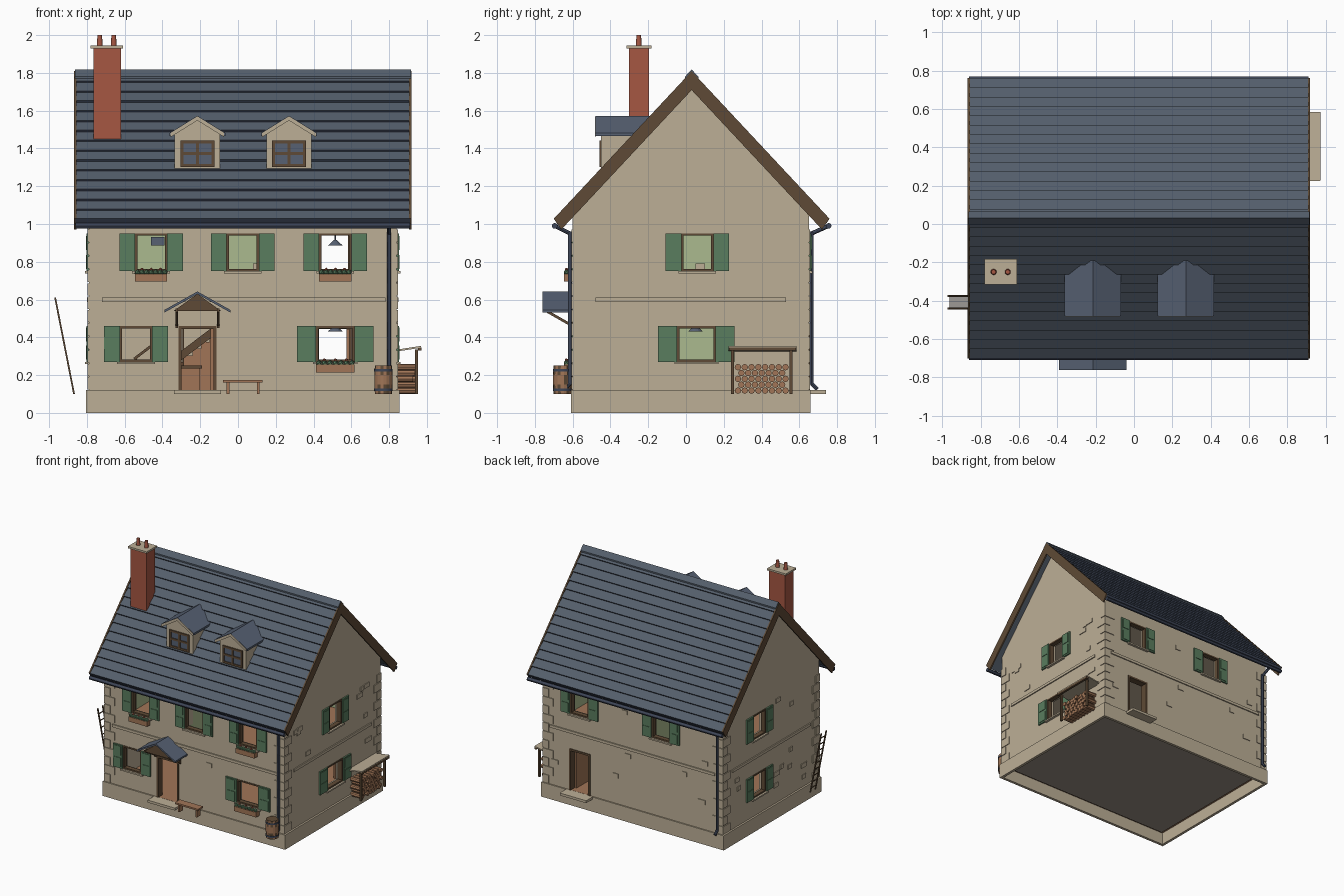
import bpy, bmesh, random
from mathutils import Vector, Matrix

random.seed(4)
cube = bpy.data.objects.get("Cube")
if cube:
    bpy.data.objects.remove(cube, do_unlink=True)


def material(name, rgb):
    lin = [(c / 12.92 if c < 0.04 else ((c + 0.055) / 1.055) ** 2.4) for c in rgb] + [1.0]
    m = bpy.data.materials.new(name)
    m.use_nodes = True
    m.diffuse_color = lin
    m.node_tree.nodes["Principled BSDF"].inputs["Base Color"].default_value = lin
    return m


STONE = material("stone", (0.74, 0.685, 0.59))
SLATE = material("slate", (0.33, 0.37, 0.42))
BLUE = material("blue_slate", (0.34, 0.38, 0.45))
IRON = material("dark_iron", (0.24, 0.27, 0.34))
DARK = material("dark_wood", (0.37, 0.29, 0.21))
WOOD = material("warm_wood", (0.63, 0.46, 0.34))
GREEN = material("shutter_green", (0.35, 0.49, 0.37))
BRICK = material("brick_red", (0.65, 0.34, 0.26))
PALE = material("pale_green", (0.67, 0.73, 0.56))
FLOOR = material("floor_grey", (0.60, 0.56, 0.51))

parts = {}


def part(name, mat):
    if name not in parts:
        parts[name] = (bmesh.new(), mat)
    return parts[name][0]


def box(bm, x, y, z):
    size = [b - a for a, b in (x, y, z)]
    mid = [(a + b) / 2 for a, b in (x, y, z)]
    bmesh.ops.create_cube(bm, size=1, matrix=Matrix.Translation(mid) @ Matrix.Diagonal(size + [1]))


def along(a, b):
    a, b = Vector(a), Vector(b)
    rot = (b - a).to_track_quat('Z', 'Y').to_matrix().to_4x4()
    return Matrix.Translation((a + b) / 2) @ rot, (b - a).length


def beam(bm, a, b, w):
    m, length = along(a, b)
    bmesh.ops.create_cube(bm, size=1, matrix=m @ Matrix.Diagonal((w, w, length, 1)))


def rod(bm, a, b, r, r2=None, seg=12):
    m, length = along(a, b)
    bmesh.ops.create_cone(bm, cap_ends=True, segments=seg, radius1=r,
                          radius2=r if r2 is None else r2, depth=length, matrix=m)


def prism(bm, pts, a, b, axis="x"):
    rings = [[bm.verts.new((t, p, q) if axis == "x" else (p, t, q)) for p, q in pts] for t in (a, b)]
    faces = [bm.faces.new(r) for r in rings]
    n = len(pts)
    for i in range(n):
        j = (i + 1) % n
        faces.append(bm.faces.new((rings[0][i], rings[0][j], rings[1][j], rings[1][i])))
    bmesh.ops.recalc_face_normals(bm, faces=faces)


def chevron(c, half, top, slope, thick, inset=0):
    low = half - inset
    return [(c - half, top - slope * half), (c, top), (c + half, top - slope * half),
            (c + low, top - slope * low - thick), (c, top - thick), (c - low, top - slope * low - thick)]


def build(name):
    bm, mat = parts.pop(name)
    me = bpy.data.meshes.new(name)
    bm.to_mesh(me)
    bm.free()
    me.materials.append(mat)
    ob = bpy.data.objects.new(name, me)
    bpy.context.scene.collection.objects.link(ob)
    return ob


def cut(ob, cutter):
    cutter.hide_render = True
    mod = ob.modifiers.new("cut", 'BOOLEAN')
    mod.solver, mod.object = 'EXACT', cutter
    me = bpy.data.meshes.new_from_object(ob.evaluated_get(bpy.context.evaluated_depsgraph_get()))
    ob.modifiers.clear()
    ob.data = me
    bpy.data.objects.remove(cutter, do_unlink=True)


X0, X1, Y0, Y1, YC, SLOPE = -0.79, 0.84, -0.60, 0.65, 0.03, 1.07
# Each wall: axis it runs along, plane, outward sign
WALLS = {"front": ("x", Y0, -1), "back": ("x", Y1, 1), "left": ("y", X0, -1), "right": ("y", X1, 1)}


def on_wall(bm, wall, c, out, z):
    axis, plane, s = WALLS[wall]
    o = sorted(plane + s * d for d in out)
    box(bm, c, o, z) if axis == "x" else box(bm, o, c, z)


# Walls, rooms and openings
wall_profile = [(Y0, 0.12), (Y1, 0.12), (Y1, 1.77 - SLOPE * (Y1 - YC)), (YC, 1.77), (Y0, 1.77 - SLOPE * (YC - Y0))]
prism(part("walls", STONE), wall_profile, X0, X1)
for z in ((0.1, 0.56), (0.6, 0.98)):
    for x in ((X0 + 0.06, -0.1), (-0.06, X1 - 0.06)):
        box(part("rooms", STONE), x, (Y0 + 0.06, Y1 - 0.06), z)
# wall, centre, half width, bottom, top, flower box
windows = [("front", -0.46, 0.085, 0.75, 0.95, 1), ("front", 0.025, 0.085, 0.75, 0.95, 0),
           ("front", 0.515, 0.085, 0.75, 0.95, 1), ("front", -0.54, 0.085, 0.27, 0.46, 0),
           ("front", 0.515, 0.102, 0.27, 0.46, 1), ("back", 0.51, 0.085, 0.75, 0.95, 0),
           ("back", -0.23, 0.085, 0.75, 0.95, 0), ("right", 0.06, 0.085, 0.75, 0.95, 0),
           ("right", 0.055, 0.102, 0.27, 0.46, 0), ("left", 0.18, 0.085, 0.75, 0.95, 0),
           ("left", 0.18, 0.085, 0.27, 0.46, 0)]
doors = [("front", -0.215, 0.1, 0.12, 0.46), ("back", 0.51, 0.095, 0.12, 0.46)]
for wall, c, h, z0, z1 in [w[:5] for w in windows] + doors:
    on_wall(part("openings", STONE), wall, (c - h, c + h), (-0.1, 0.05), (z0 - 0.02 * (z0 < 0.2), z1))
walls = build("walls")
cut(walls, build("rooms"))
cut(walls, build("openings"))
walls.data.materials.clear()
for m in (STONE, PALE):
    walls.data.materials.append(m)
for f in walls.data.polygons:
    c = f.center
    inside = X0 + 0.05 < c.x < X1 - 0.05 and Y0 + 0.05 < c.y < Y1 - 0.05
    f.material_index = int(inside and (c.x > -0.07 or c.z > 0.6) and abs(f.normal.z) < 0.5)

# Thin plinth ring, boarded ground floor and the slab under it
px, py = (-0.805, 0.855), (-0.61, 0.66)
for s in (0, 1):
    xs = sorted((px[s], px[s] + (0.022, -0.022)[s]))
    ys = sorted((py[s], py[s] + (0.022, -0.022)[s]))
    box(part("plinth", STONE), xs, py, (0, 0.12))
    box(part("plinth", STONE), (px[0] + 0.022, px[1] - 0.022), ys, (0, 0.12))
box(part("floor_boards", WOOD), (X0, X1), (Y0, Y1), (0.1, 0.121))
box(part("floor_slab", FLOOR), (X0 + 0.03, X1 - 0.03), (Y0 + 0.03, Y1 - 0.03), (0.09, 0.1))
box(part("upper_floor_boards", WOOD), (X0 + 0.06, X1 - 0.06), (Y0 + 0.06, Y1 - 0.06), (0.598, 0.605))

# Window frames, sills, shutters and flower boxes
for wall, c, h, z0, z1, flowers in windows:
    fr, sh = part("window_frames", DARK), part("shutters", GREEN)
    t = 0.012
    on_wall(fr, wall, (c - h, c + h), (-0.035, 0.004), (z1 - t, z1))
    on_wall(fr, wall, (c - h, c + h), (-0.035, 0.004), (z0, z0 + t))
    on_wall(part("sills", STONE), wall, (c - h - 0.015, c + h + 0.015), (-0.03, 0.02), (z0 - 0.012, z0))
    for s in (-1, 1):
        on_wall(fr, wall, sorted((c + s * h, c + s * (h - t))), (-0.035, 0.004), (z0, z1))
        on_wall(sh, wall, sorted((c + s * h, c + s * h * 1.98)), (0, 0.012), (z0, z1))
        for k in (0, 1):
            zm = z0 + 0.012 + k * (z1 - z0) / 2
            on_wall(sh, wall, sorted((c + s * (h + 0.012), c + s * (h * 1.98 - 0.012))), (0, 0.016), (zm, zm + 0.075))
    if flowers:
        on_wall(part("flower_boxes", WOOD), wall, (c - h, c + h), (0.005, 0.045), (z0 - 0.055, z0 - 0.015))
        for i in range(7):
            u = c - h + (i + 0.5) * h / 3.5
            for nm, mat, dz, r in (("leaves", GREEN, -0.006, 0.016), ("blossoms", BRICK, 0.01, 0.009)):
                if nm == "leaves" or i % 2:
                    pos = Matrix.Translation((u, Y0 - 0.033, z0 + dz))
                    bmesh.ops.create_icosphere(part(nm, mat), subdivisions=1, radius=r, matrix=pos)

# Door frames, steps and open door leaves
for wall, c, h, z0, z1 in doors:
    for s in (-1, 1):
        on_wall(part("door_frames", DARK), wall, sorted((c + s * h, c + s * (h - 0.015))), (-0.05, 0.006), (z0, z1))
    on_wall(part("door_frames", DARK), wall, (c - h, c + h), (-0.05, 0.006), (z1 - 0.015, z1))
    on_wall(part("door_steps", STONE), wall, (c - h - 0.025, c + h + 0.025), (0, 0.09), (0.1, 0.12))
    on_wall(part("door_leaves", WOOD), wall, (c + h - 0.03, c + h - 0.015), (-0.23, -0.05), (0.121, z1 - 0.015))

# Quoins, string course and raised stones
for i in range(12):
    z = 0.125 + i * 0.071
    a, b = (0.09, 0.05) if i % 2 else (0.05, 0.09)
    for cx, sx in ((X0, 1), (X1, -1)):
        for cy, sy in ((Y0, 1), (Y1, -1)):
            box(part("quoins", STONE), sorted((cx - sx * 0.006, cx + sx * a)),
                sorted((cy - sy * 0.006, cy + sy * b)), (z, z + 0.064))
for wall, lo, hi in (("front", -0.72, 0.78), ("back", -0.72, 0.78), ("left", -0.48, 0.53), ("right", -0.48, 0.53)):
    on_wall(part("string_course", STONE), wall, (lo, hi), (0, 0.009), (0.588, 0.61))
    for i in range(15):
        u, z, w = random.uniform(lo, hi - 0.07), random.uniform(0.14, 0.95), random.uniform(0.04, 0.08)
        clear = all(o[0] != wall or u > o[1] + o[2] + 0.1 or u + w < o[1] - o[2] - 0.1
                    or z > o[4] + 0.01 or z + 0.05 < o[3] - 0.06 for o in windows + doors)
        if clear and abs(z - 0.58) > 0.05:
            on_wall(part("raised_stones", STONE), wall, (u, u + w), (0, 0.006), (z, z + 0.035))

# Main roof with stepped slate courses
N, RUN, TOP = 15, 0.73, 1.80
half = []
for i in range(N):
    d0, d1 = RUN * (1 - i / N), RUN * (1 - (i + 1) / N)
    half += [(d0 - 0.006, TOP - SLOPE * d0), (d0, TOP - SLOPE * d0 + 0.009)]
under = [(RUN - 0.02, TOP - 0.04 - SLOPE * RUN + 0.02)]
profile = [(YC - d, z) for d, z in under + half] + [(YC, TOP)]
profile += [(YC + d, z) for d, z in reversed(half)] + [(YC + d, z) for d, z in under] + [(YC, TOP - 0.04)]
prism(part("roof", SLATE), profile, -0.86, 0.91)
roof = build("roof")
roof.data.materials.append(IRON)
for f in roof.data.polygons:
    if abs(f.normal.x) < 0.5 and abs(f.normal.y) > 0.8:
        f.material_index = 1
prism(part("ridge_cap", SLATE), chevron(YC, 0.035, 1.818, SLOPE, 0.02), -0.862, 0.915)
for x in (-0.868, 0.906):
    prism(part("bargeboards", DARK), chevron(YC, 0.73, 1.809, SLOPE, 0.1, 0.04), x, x + 0.012)

# Gutters and downpipes
for y, wy, s, x in ((-0.695, Y0, -1, 0.80), (0.755, Y1, 1, -0.75)):
    g = part("gutters_and_downpipes", IRON)
    rod(g, (-0.86, y, 0.99), (0.91, y, 0.99), 0.015)
    wy += s * 0.015
    rod(g, (x, y, 0.99), (x, wy, 0.95), 0.011)
    rod(g, (x, wy, 0.96), (x, wy, 0.15), 0.011)
    rod(g, (x, wy, 0.155), (x, wy + s * 0.03, 0.125), 0.011)

# Chimney
box(part("chimney_stack", BRICK), (-0.765, -0.62), (-0.303, -0.195), (1.35, 1.93))
box(part("chimney_cap", STONE), (-0.78, -0.61), (-0.316, -0.182), (1.93, 1.945))
for x in (-0.732, -0.658):
    rod(part("chimney_pots", BRICK), (x, -0.25, 1.94), (x, -0.25, 2.0), 0.016, 0.012)

# Dormers
for c in (-0.215, 0.27):
    body = [(c - 0.12, 1.29), (c + 0.12, 1.29), (c + 0.12, 1.482), (c, 1.556), (c - 0.12, 1.482)]
    prism(part("dormer_walls", STONE), body, -0.45, -0.2, "y")
    prism(part("dormer_roofs", BLUE), chevron(c, 0.148, 1.573, 0.62, 0.016), -0.48, -0.19, "y")
    prism(part("dormer_verges", STONE), chevron(c, 0.142, 1.57, 0.62, 0.022), -0.483, -0.478, "y")
    box(part("dormer_glass", BLUE), (c - 0.085, c + 0.085), (-0.453, -0.44), (1.305, 1.44))
    f = part("dormer_frames", DARK)
    for x in (-0.082, 0, 0.082):
        box(f, (c + x - 0.008, c + x + 0.008), (-0.459, -0.44), (1.302, 1.442))
    for z in (1.309, 1.372, 1.435):
        box(f, (c - 0.089, c + 0.089), (-0.459, -0.44), (z - 0.008, z + 0.008))

# Porch canopy
prism(part("porch_roof", BLUE), chevron(-0.215, 0.175, 0.643, 0.56, 0.014), -0.76, Y0, "y")
prism(part("porch_gable", DARK), [(-0.34, 0.54), (-0.09, 0.54), (-0.215, 0.63)], -0.742, -0.73, "y")
for x in (-0.325, -0.105):
    beam(part("porch_brackets", DARK), (x, Y0, 0.46), (x, -0.74, 0.54), 0.014)
    beam(part("porch_brackets", DARK), (x, Y0, 0.545), (x, -0.75, 0.545), 0.014)
    beam(part("porch_brackets", DARK), (x, Y0 - 0.007, 0.45), (x, Y0 - 0.007, 0.55), 0.014)

# Bench
box(part("bench", WOOD), (-0.08, 0.13), (-0.705, -0.64), (0.162, 0.175))
for x in (-0.06, 0.1):
    box(part("bench_legs", WOOD), (x, x + 0.014), (-0.695, -0.65), (0.1, 0.162))

# Barrel with alternating staves
for a, b, r, r2 in ((0.1, 0.15, 0.046, 0.049), (0.15, 0.2, 0.049, 0.049), (0.2, 0.25, 0.049, 0.046)):
    rod(part("barrel", WOOD), (0.77, -0.655, a), (0.77, -0.655, b), r, r2, 18)
barrel = build("barrel")
barrel.data.materials.append(DARK)
for f in barrel.data.polygons:
    f.material_index = int(f.normal.z > 0.5 or f.index % 3 == 0)
for z in (0.115, 0.22):
    rod(part("barrel_hoops", IRON), (0.77, -0.655, z), (0.77, -0.655, z + 0.013), 0.05, seg=18)

# Ladder
for y in (-0.44, -0.375):
    beam(part("ladder", DARK), (-0.868, y, 0.1), (-0.968, y, 0.61), 0.009)
for i in range(9):
    t = (i + 0.7) / 9.5
    beam(part("ladder", DARK), (-0.868 - 0.1 * t, -0.44, 0.1 + 0.51 * t), (-0.868 - 0.1 * t, -0.375, 0.1 + 0.51 * t), 0.006)

# Log store
prism(part("log_store_roof", STONE), [(X1, 0.325), (0.97, 0.345), (0.97, 0.355), (X1, 0.335)], 0.225, 0.585, "y")
beam(part("log_store_frame", DARK), (0.962, 0.227, 0.338), (0.962, 0.583, 0.338), 0.018)
for y in (0.245, 0.555):
    beam(part("log_store_frame", DARK), (0.945, y, 0.1), (0.945, y, 0.335), 0.016)
for row in range(5):
    for i in range(8 - row % 2):
        y, z = 0.275 + i * 0.036 + 0.018 * (row % 2), 0.118 + row * 0.031
        rod(part("logs", WOOD), (X1, y, z), (0.935 + random.uniform(-0.01, 0.01), y, z), 0.0172, seg=8)

# Stairs with stringer and handrail
for i in range(9):
    x = -0.51 + i * 0.045
    box(part("stairs", WOOD), (x, x + 0.045), (0.1, 0.3), (0.12, 0.13 + i * 0.035))
beam(part("stair_rails", DARK), (-0.53, 0.09, 0.13), (-0.1, 0.09, 0.455), 0.04)
beam(part("stair_rails", DARK), (-0.55, 0.09, 0.285), (-0.25, 0.09, 0.515), 0.014)
for x in (-0.54, -0.46, -0.38, -0.29):
    beam(part("stair_rails", DARK), (x, 0.09, 0.12), (x, 0.09, 0.29 + 0.76 * (x + 0.54)), 0.01)

# Furniture and lamps
box(part("hall_chest", WOOD), (-0.31, -0.2), (-0.3, -0.2), (0.12, 0.235))
box(part("hall_chest_lid", DARK), (-0.315, -0.19), (-0.31, -0.19), (0.235, 0.25))
box(part("table", WOOD), (0.46, 0.57), (0.0, 0.14), (0.265, 0.28))
rod(part("table", WOOD), (0.515, 0.07, 0.12), (0.515, 0.07, 0.27), 0.012)
box(part("bedside_box", STONE), (0.08, 0.16), (0.05, 0.1), (0.6, 0.79))
for y, z in ((0.05, 0.43), (-0.15, 0.885)):
    rod(part("lamps", BLUE), (0.515, y, z), (0.515, y, z + 0.03), 0.04, 0.008)
    rod(part("lamps", BLUE), (0.515, y, z + 0.03), (0.515, y, z + 0.12), 0.003)
box(part("picture", BLUE), (-0.46, -0.39), (Y1 - 0.068, Y1 - 0.059), (0.885, 0.93))

for name in list(parts):
    ob = build(name)
    if name in ("gutters_and_downpipes", "chimney_pots", "barrel_hoops"):
        bpy.context.view_layer.objects.active = ob
        bpy.ops.object.select_all(action='DESELECT')
        ob.select_set(True)
        bpy.ops.object.shade_smooth_by_angle()
